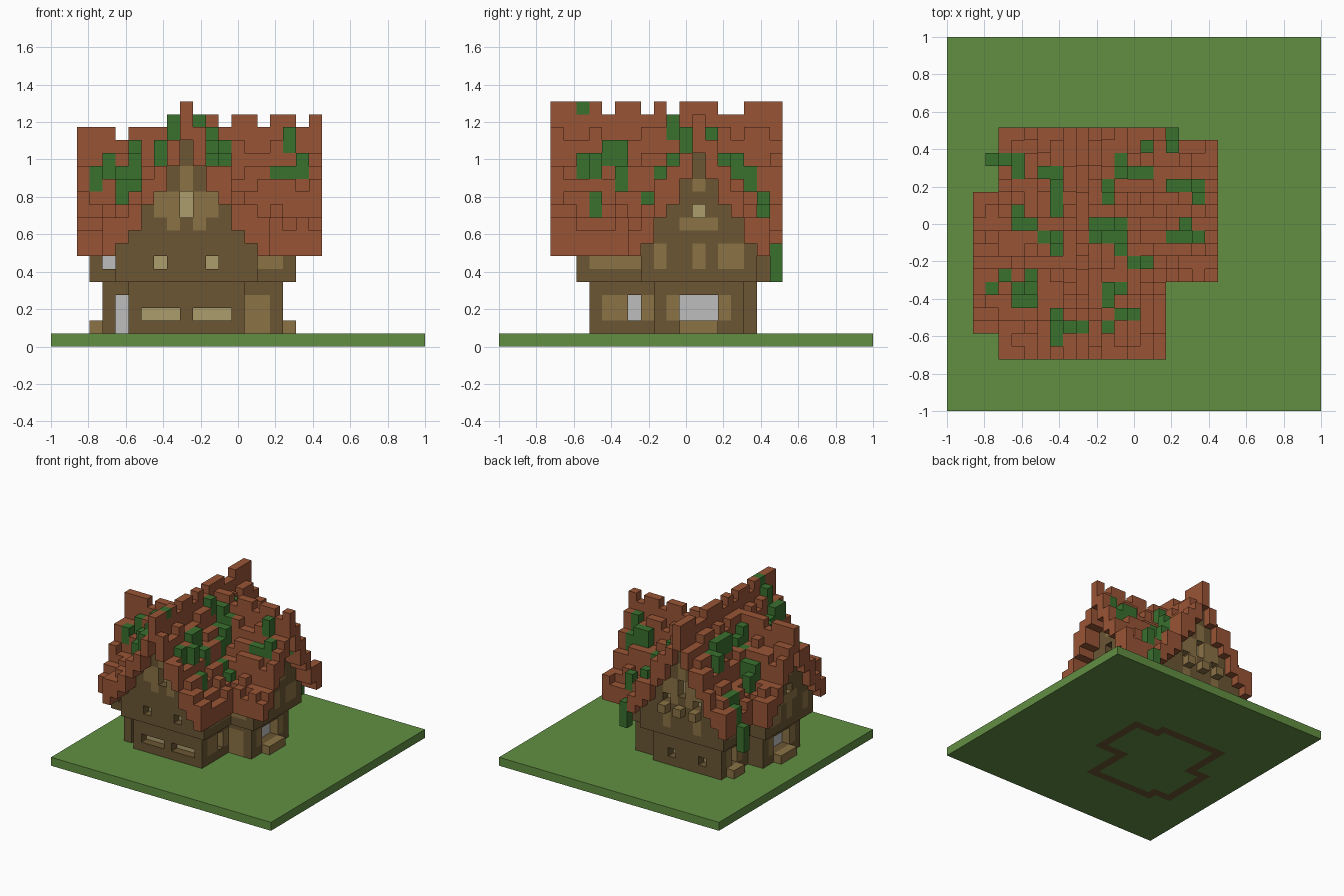
import bpy, bmesh, random
from mathutils import Vector

random.seed(4)
old = bpy.data.objects.get("Cube")
if old:
    bpy.data.objects.remove(old)

N = 29                 # blocks along each side of the ground
S = 2 / N              # block size
cells = {}             # block position -> part name

COLOURS = {
    "grass_green": (.122, .274, .055),
    "timber_brown": (.147, .093, .034),
    "plaster_brown": (.258, .168, .060),
    "window_tan": (.413, .337, .150),
    "glass_grey": (.515, .515, .515),
    "tile_red": (.318, .089, .036),
    "vine_green": (.041, .162, .027),
}
PARTS = {
    "ground": "grass_green", "walls": "timber_brown",
    "plaster_panels": "plaster_brown", "steps_and_boxes": "plaster_brown",
    "window_panes": "window_tan", "glass_panes": "glass_grey",
    "roof": "tile_red", "vines": "vine_green",
}


def box(xs, ys, zs):
    return [(x, y, z) for x in range(*xs) for y in range(*ys) for z in range(*zs)]


def fill(part, xs, ys, zs):
    for c in box(xs, ys, zs):
        cells[c] = part


def panel(xs, ys, zs):
    """Recolour wall blocks as plaster."""
    for c in box(xs, ys, zs):
        if c in cells:
            cells[c] = "plaster_panels"


def window(part, inward, xs, ys, zs):
    """Cut an opening and set a pane one block behind it."""
    for c in box(xs, ys, zs):
        cells.pop(c, None)
        cells[(c[0] + inward[0], c[1] + inward[1], c[2])] = part


def at(axis, side, along):
    return (side, along) if axis == "y" else (along, side)


def upper_walls(under, mid, axis, walls):
    """Solid upper storey that follows the underside of its gable roof."""
    reach = len(under) - 2
    for off in range(-reach, reach + 1):
        for a in range(*walls):
            x, y = at(axis, mid + off, a)
            fill("walls", (x, x + 1), (y, y + 1), (5, under[abs(off)]))


def gable_roof(under, mid, axis, length, gaps):
    """Stepped roof of uneven tiles, with a notched ridge."""
    reach = len(under) - 1
    for off in range(-reach, reach + 1):
        left, lift = 0, random.randint(0, 1)
        for a in range(*length):
            if left == 0:
                left, lift = random.randint(1, 3), 1 - lift
            left -= 1
            up = (a not in gaps) if off == 0 else lift
            x, y = at(axis, mid + off, a)
            low = under[abs(off)]
            for z in range(low, low + 2 + up):
                cells.setdefault((x, y, z), "roof")


# Lower storey: main body and two wings, with the footings in the ground
fill("walls", (6, 15), (7, 20), (1, 5))
fill("walls", (15, 18), (12, 19), (1, 5))
fill("walls", (4, 6), (8, 15), (1, 5))
plan = {(x, y) for x, y, z in cells}
fill("ground", (0, N), (0, N), (0, 1))
for x, y in plan:
    if any((x + i, y + j) not in plan for i in (-1, 0, 1) for j in (-1, 0, 1)):
        cells[(x, y, 0)] = "walls"

# Upper storey and roofs: underside heights from ridge to eave
MAIN = (16, 14, 12, 11, 9, 8, 7)
EAST = (15, 13, 11, 10, 8, 7)
WEST = (14, 12, 11, 9, 8, 7)
upper_walls(MAIN, 10, "y", (6, 21))
upper_walls(EAST, 15, "x", (10, 19))
upper_walls(WEST, 11, "x", (3, 10))
gable_roof(MAIN, 10, "y", (4, 22), (8, 11, 13, 17, 18))
gable_roof(EAST, 15, "x", (11, 21), (13, 16, 19))
gable_roof(WEST, 11, "x", (2, 10), (5,))

INTO_Y, OUT_Y, INTO_X, OUT_X = (0, 1), (0, -1), (1, 0), (-1, 0)

# Front and back gables: plaster cross and tall window
for y, inward in ((6, INTO_Y), (20, OUT_Y)):
    ys = (y, y + 1)
    panel((8, 13), ys, (10, 12))
    panel((10, 11), ys, (12, 14))
    for x in (9, 11):
        panel((x, x + 1), ys, (9, 10))
    window("window_panes", inward, (10, 11), ys, (10, 12))

# Paired windows either side of the middle
for x in (8, 12):
    xs = (x, x + 1)
    window("window_panes", INTO_Y, xs, (6, 7), (6, 7))
    window("window_panes", OUT_Y, xs, (20, 21), (9, 10))
    window("window_panes", OUT_Y, xs, (19, 20), (2, 3))
    panel(xs, (20, 21), (6, 8))
for x in (7, 11):
    window("window_panes", INTO_Y, (x, x + 3), (7, 8), (2, 3))

# Boxes under the back gable windows
for x in (8, 10, 12):
    fill("steps_and_boxes", (x, x + 1), (21, 22), (8, 9))

# Wing ends: gable window, upper panels, wide glass and a step
for x, mid, drop, inward, step in ((18, 15, 0, OUT_X, 18), (3, 11, 1, INTO_X, 3)):
    xs = (x, x + 1)
    low = (x + inward[0], x + inward[0] + 1)
    panel(xs, (mid - 1, mid + 2), (9 - drop, 10 - drop))
    panel(xs, (mid, mid + 1), (12 - drop, 13 - drop))
    window("window_panes", inward, xs, (mid, mid + 1), (10 - drop, 11 - drop))
    for y in (mid - 3, mid, mid + 2):
        panel(xs, (y, y + 1 + (y > mid)), (6, 8))
    panel(low, (mid - 2, mid + 3), (2, 4))
    window("glass_panes", inward, low, (mid - 1, mid + 2), (2, 4))
    fill("steps_and_boxes", (step, step + 1), (mid - 1, mid + 2), (1, 2))

# Main body sides
panel((15, 16), (7, 11), (6, 7))
panel((14, 15), (8, 12), (2, 4))
window("glass_panes", OUT_X, (14, 15), (10, 11), (2, 4))
panel((5, 6), (17, 20), (6, 7))
panel((6, 7), (16, 19), (2, 4))
window("glass_panes", INTO_X, (6, 7), (17, 18), (2, 4))
fill("steps_and_boxes", (5, 6), (17, 19), (1, 2))

# Wing fronts
window("glass_panes", INTO_Y, (5, 6), (8, 9), (1, 4))
window("glass_panes", INTO_Y, (4, 5), (7, 8), (6, 7))
panel((15, 17), (12, 13), (1, 4))
panel((16, 18), (11, 12), (6, 7))

# Vines on the roof, row by row, hanging where they pass the eaves
VINES = {
    21: (17,), 20: (15, 17), 19: (3, 4, 5, 13), 18: (5, 7, 8, 13, 14, 15),
    17: (8, 12, 17, 18, 19), 16: (8, 12, 19), 15: (5, 8),
    14: (5, 6, 11, 12, 13, 18), 13: (7, 8, 11, 12, 13, 17, 18, 19),
    12: (8, 13), 11: (14, 15), 10: (4, 6), 9: (3, 5, 6, 12, 13),
    8: (5, 6, 12), 7: (8, 13, 14), 6: (8, 9, 10, 12), 5: (8,),
}
for y, xs in VINES.items():
    for x in xs:
        heights = [z for z in range(5, 20) if cells.get((x, y, z)) == "roof"]
        if not heights:
            fill("vines", (x, x + 1), (y, y + 1), (5, 8))
            continue
        top = max(heights)
        fill("vines", (x, x + 1), (y, y + 1), (top, top + 1 + (x != 10)))

# One material per colour
materials = {}
for name, rgb in COLOURS.items():
    mat = bpy.data.materials.new(name)
    mat.use_nodes = True
    mat.diffuse_color = (*rgb, 1)
    shader = mat.node_tree.nodes["Principled BSDF"]
    shader.inputs["Base Color"].default_value = (*rgb, 1)
    shader.inputs["Roughness"].default_value = .9
    materials[name] = mat

# One object per part, made of the exposed block faces
origin = Vector((-1, -1, 0))
for part, colour in PARTS.items():
    bm = bmesh.new()
    for c, owner in cells.items():
        if owner != part:
            continue
        for axis in range(3):
            for sign in (-1, 1):
                n = Vector((0, 0, 0))
                n[axis] = sign
                if tuple(int(v) for v in Vector(c) + n) in cells:
                    continue
                u = Vector((0, 0, 0))
                u[(axis + 1) % 3] = .5
                v = n.cross(u)
                mid = Vector(c) + Vector((.5, .5, .5)) + n * .5
                quad = (mid - u - v, mid + u - v, mid + u + v, mid - u + v)
                bm.faces.new([bm.verts.new(p * S + origin) for p in quad])
    bmesh.ops.remove_doubles(bm, verts=bm.verts, dist=S / 50)
    mesh = bpy.data.meshes.new(part)
    bm.to_mesh(mesh)
    bm.free()
    mesh.materials.append(materials[colour])
    bpy.context.collection.objects.link(bpy.data.objects.new(part, mesh))
